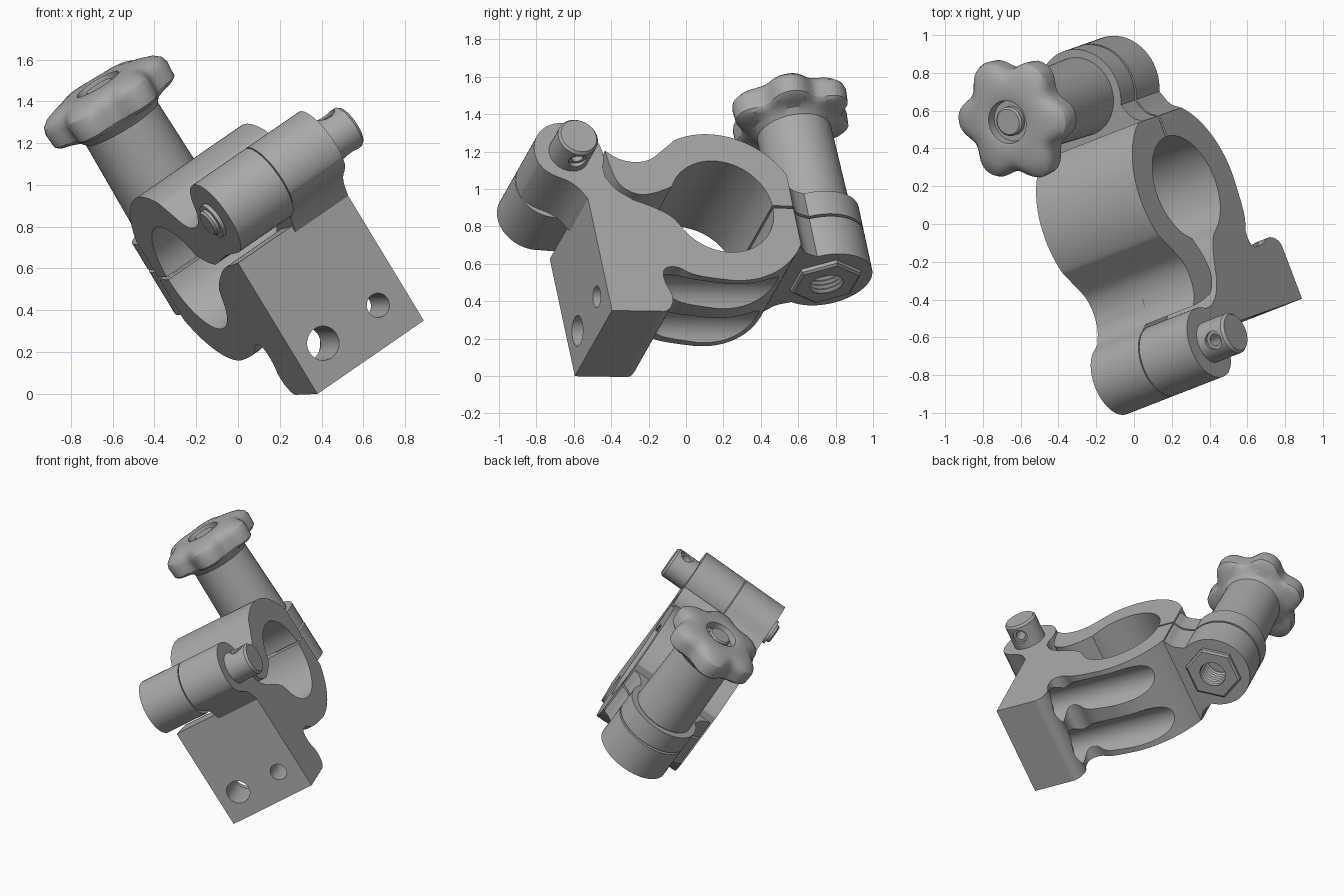
import bpy, bmesh
from math import cos, sin, radians, pi
from mathutils import Vector, Matrix

cube = bpy.data.objects.get("Cube")
if cube:
    bpy.data.objects.remove(cube, do_unlink=True)

# Clamp frame: u = hinge to knob, v = along knob spindle, w = along tube bore
A = Vector((0.784, 0.306, 0.541)).normalized()
C = Vector((-0.51, -0.18, 0.841))
C = (C - A * C.dot(A)).normalized()
B = C.cross(A)
FRAME = Matrix.Translation((0.635, -0.495, 0.175)) @ Matrix((B, C, A)).transposed().to_4x4()

grey = bpy.data.materials.new("machined_grey")
grey.use_nodes = True
COLOUR = (0.4, 0.4, 0.4, 1)
grey.diffuse_color = COLOUR
grey.node_tree.nodes["Principled BSDF"].inputs["Base Color"].default_value = COLOUR

HALF = 0.325
BORE = (0.759, 0.674)
HINGE = (-0.055, 0.996)
KNOB_U = 1.41
SPLIT_LOW, SPLIT_HIGH = 0.67, 0.685
parts = []


def loft(name, rings):
    """Skin a list of equal rings and cap both ends."""
    bm = bmesh.new()
    loops = [[bm.verts.new(p) for p in ring] for ring in rings]
    n = len(loops[0])
    for lo, hi in zip(loops, loops[1:]):
        for i in range(n):
            j = (i + 1) % n
            bm.faces.new((lo[i], lo[j], hi[j], hi[i]))
    bm.faces.new(loops[0][::-1])
    bm.faces.new(loops[-1])
    bmesh.ops.recalc_face_normals(bm, faces=bm.faces)
    mesh = bpy.data.meshes.new(name)
    bm.to_mesh(mesh)
    bm.free()
    mesh.materials.append(grey)
    ob = bpy.data.objects.new(name, mesh)
    ob.matrix_world = FRAME
    bpy.context.collection.objects.link(ob)
    parts.append(ob)
    return ob


def extrude(name, profile, w0, w1):
    return loft(name, [[(u, v, w) for u, v in profile] for w in (w0, w1)])


def lathe(name, origin, axis, profile, sides=48, turn=0.0, lobe=None):
    """Rings of (distance along axis, radius) round a frame axis."""
    d = {"u": (0, 1, 2), "v": (1, 2, 0), "w": (2, 0, 1)}[axis]
    rings = []
    for dist, r, *depth in profile:
        ring = []
        for i in range(sides):
            t = 2 * pi * i / sides + turn
            rr = r - depth[0] * lobe(t) if depth else r
            p = [0, 0, 0]
            p[d[0]], p[d[1]], p[d[2]] = dist, rr * cos(t), rr * sin(t)
            ring.append(Vector(p) + Vector(origin))
        rings.append(ring)
    return loft(name, rings)


def combine(ob, other, operation):
    mod = ob.modifiers.new("join", "BOOLEAN")
    mod.operation, mod.object, mod.solver = operation, other, "EXACT"
    bpy.context.view_layer.update()
    deps = bpy.context.evaluated_depsgraph_get()
    mesh = bpy.data.meshes.new_from_object(ob.evaluated_get(deps))
    ob.modifiers.clear()
    ob.data = mesh
    parts.remove(other)
    bpy.data.objects.remove(other, do_unlink=True)


def arc(centre, r, a0, a1, n=32):
    return [(centre[0] + r * cos(radians(a0 + (a1 - a0) * i / n)),
             centre[1] + r * sin(radians(a0 + (a1 - a0) * i / n))) for i in range(n + 1)]


def soft(pts, rounds=2):
    """Corner cutting that keeps the end points."""
    for _ in range(rounds):
        out = [pts[0]]
        for p, q in zip(pts, pts[1:]):
            out += [tuple(a * (1 - t) + b * t for a, b in zip(p, q)) for t in (0.25, 0.75)]
        pts = out + [pts[-1]]
    return pts


def ear(v0, v1):
    edge = soft([(1.1, HALF - 0.0005), (1.167, HALF - 0.0005), (1.2, 0.26), (1.29, 0.225)])
    nose = arc((KNOB_U, 0), 0.255, 118, -118, 40)
    plan = edge + nose + [(u, -w) for u, w in edge[::-1]]
    return loft("ear", [[(u, v, w) for u, w in plan] for v in (v0, v1)])


# Lower body: mounting foot, lower half ring
foot = [(0, 0)] + soft([(0.25, 0), (0.33, 0), (0.375, 0.09), (0.335, 0.19), (0.345, 0.28),
                        (0.43, 0.29), (0.5, 0.24), (0.6, 0.22), (0.718, 0.206)])
top = soft([(0.496, 0.551), (0.46, 0.61), (0.347, 0.674), (0.215, 0.725), (0.1, 0.735), (0, 0.745)])
body = extrude("lower_body", foot + arc(BORE, 0.47, -94, -32)
               + [(1.167, 0.44), (1.167, SPLIT_LOW)]
               + arc(BORE, 0.29, -1, -154, 48) + top, -HALF, HALF)
combine(body, ear(0.43, SPLIT_LOW), "UNION")

# Hinge lobe on the left half of the lower body
lobe = arc(HINGE, 0.195, -25, 190, 40) + soft([(-0.24, 0.93), (-0.2, 0.87), (-0.06, 0.81), (0, 0.71)])
lobe += [(0.04, 0.6), (0.25, 0.6)] + soft([(0.25, 0.715), (0.17, 0.77), (0.125, 0.85)])
combine(body, extrude("lobe", lobe, 0.003, HALF), "UNION")

# Mounting holes with long screw channels cut under the ring
for w, r in ((-0.168, 0.082), (0.168, 0.058)):
    combine(body, lathe("channel", (0, 0.188, w), "u", [(0.25, 0.122), (1.15, 0.122)]), "DIFFERENCE")
    combine(body, lathe("hole", (0, 0.188, w), "u", [(-0.1, r), (0.4, r)]), "DIFFERENCE")

# Upper clamp arm: upper half ring and hinge lobe on the right half
valley = soft([(0.565, 1.09), (0.47, 1.015), (0.4, 0.96), (0.31, 0.945), (0.22, 0.965), (0.156, 1.018)])
under = soft([(0.156, 1.018), (0.165, 0.92), (0.19, 0.8), (0.29, 0.735), (0.4, 0.755), (0.496, 0.797)])
clamp = extrude("upper_clamp", [(1.167, SPLIT_HIGH)] + arc(BORE, 0.46, 27, 114) + valley
                + under[1:] + arc(BORE, 0.29, 153, 2.2, 48), -HALF, HALF)
combine(clamp, ear(SPLIT_HIGH, 0.83), "UNION")
arm = soft([(0.32, 0.945), (0.22, 0.965), (0.16, 1.0), (0.13, 1.06)]) + arc(HINGE, 0.195, 25, 270, 40)
arm += soft([(0.1, 0.79), (0.2, 0.765), (0.27, 0.75)]) + [(0.34, 0.77)]
combine(clamp, extrude("arm", arm, -HALF, -0.003), "UNION")

# Hinge pin with a cross hole, and a retaining clip on the far end
pivot = (*HINGE, 0)
pin = lathe("hinge_pin", pivot, "w", [(0.3, 0.112), (0.485, 0.112), (0.5, 0.1)])
cross = (HINGE[0], HINGE[1], 0.42)
combine(pin, lathe("cross", cross, "v", [(-0.2, 0.032), (0.2, 0.032)], 24), "DIFFERENCE")
for s in (-1, 1):
    combine(pin, lathe("spot", cross, "v", [(s * 0.09, 0.05), (s * 0.2, 0.05)], 24), "DIFFERENCE")
lathe("pin_tail", pivot, "w", [(-0.3, 0.068), (-0.365, 0.068), (-0.375, 0.058)], 32)
lathe("retaining_clip", pivot, "w", [(-0.33, 0.09), (-0.35, 0.09)], 32)

# Hexagonal nut under the lower ear, with a ridged threaded hole
axis = (KNOB_U, 0, 0)
nut = lathe("hex_nut", axis, "v", [(0.5, 0.195), (0.41, 0.195), (0.4, 0.18)], 6, 0)
thread = [(0.35, 0.105)] + [(0.4 + 0.013 * i, 0.105 if i % 2 else 0.09) for i in range(16)]
for target in (body, nut):
    combine(target, lathe("thread", axis, "v", thread), "DIFFERENCE")

# Knob stem and lobed hand knob
lathe("knob_stem", axis, "v", [(0.82, 0.2), (0.835, 0.212), (1.39, 0.2)], 64)
PHASE = radians(101)


def grip(t):
    return (0.5 - 0.5 * cos(6 * (t - PHASE))) ** 1.3


lathe("hand_knob", axis, "v",
      [(1.34, 0.19, 0), (1.36, 0.203, 0), (1.385, 0.225, 0), (1.4, 0.27, 0.02),
       (1.41, 0.315, 0.055), (1.425, 0.335, 0.065), (1.5, 0.34, 0.065), (1.53, 0.33, 0.062),
       (1.555, 0.3, 0.05), (1.572, 0.25, 0.025), (1.58, 0.19, 0), (1.585, 0.13, 0),
       (1.58, 0.115, 0), (1.53, 0.11, 0), (1.53, 0.078, 0), (1.56, 0.078, 0),
       (1.57, 0.068, 0)], 96, 0, grip)

# Smooth curved faces, keep machined edges crisp
bpy.ops.object.select_all(action="DESELECT")
for ob in parts:
    ob.select_set(True)
bpy.context.view_layer.objects.active = body
bpy.ops.object.shade_smooth_by_angle(angle=radians(28))
